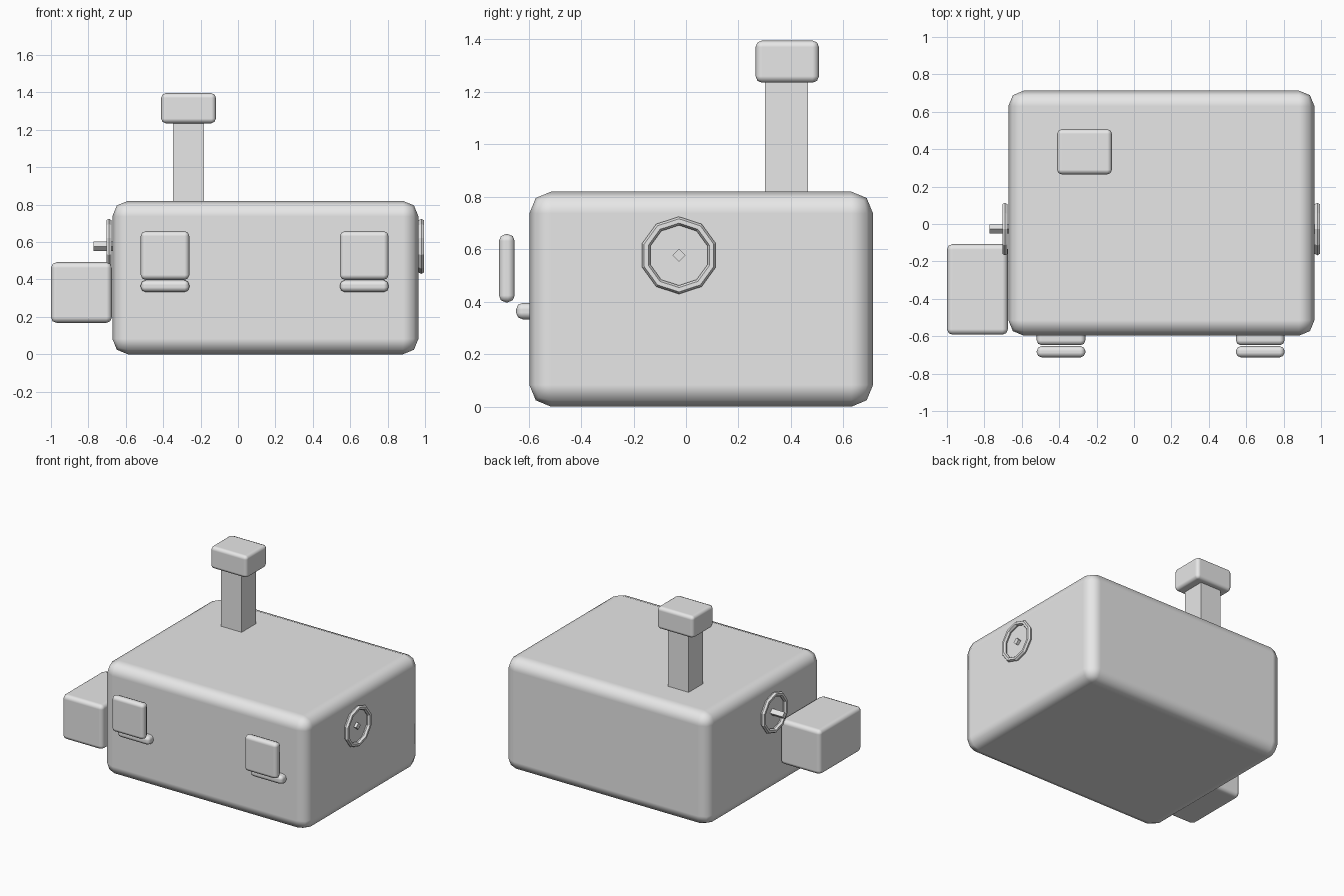
import bpy
import math

if "Cube" in bpy.data.objects:
    bpy.data.objects.remove(bpy.data.objects["Cube"])

grey = bpy.data.materials.new("plain grey")
grey.diffuse_color = (0.8, 0.8, 0.8, 1)
grey.use_nodes = True
grey.node_tree.nodes["Principled BSDF"].inputs["Base Color"].default_value = grey.diffuse_color


def box(name, lo, hi, bevel=0.0, segments=2):
    """Box between two corners, with optional smooth rounded edges."""
    bpy.ops.mesh.primitive_cube_add(size=1, location=[(a + b) / 2 for a, b in zip(lo, hi)])
    ob = bpy.context.object
    ob.name = name
    ob.scale = [b - a for a, b in zip(lo, hi)]
    bpy.ops.object.transform_apply(location=False, rotation=False, scale=True)
    ob.data.materials.append(grey)
    if bevel:
        bpy.ops.object.shade_smooth()
        mod = ob.modifiers.new("rounded edges", 'BEVEL')
        mod.width = bevel
        mod.segments = segments
        mod.limit_method = 'NONE'
        mod.harden_normals = True
    return ob


# Main body and the box on its left side
box("body", (-0.672, -0.597, 0.0), (0.965, 0.713, 0.82), 0.083)
box("side_box", (-1.0, -0.592, 0.168), (-0.674, -0.107, 0.492), 0.03)

# Chimney with cap
box("chimney", (-0.348, 0.302, 0.78), (-0.182, 0.466, 1.26))
box("chimney_cap", (-0.411, 0.265, 1.235), (-0.118, 0.507, 1.396), 0.025)

# Window panels standing in front of their ledges
for side, x in (("left", -0.39), ("right", 0.675)):
    box(side + "_window", (x - 0.13, -0.713, 0.398), (x + 0.13, -0.653, 0.658), 0.026)
    box(side + "_ledge", (x - 0.13, -0.648, 0.333), (x + 0.13, -0.57, 0.396), 0.026)

# Ten-sided rings with four-sided axle stubs
WHEEL_Y, WHEEL_Z = -0.027, 0.577
for side, x, x0, x1 in (("left", -0.69, -0.772, -0.6), ("right", 0.98, 0.9, 0.985)):
    bpy.ops.mesh.primitive_torus_add(
        major_segments=10, minor_segments=6, major_radius=0.131, minor_radius=0.0165,
        location=(x, WHEEL_Y, WHEEL_Z), rotation=(0, math.pi / 2, 0))
    ring = bpy.context.object
    ring.name = side + "_ring"
    ring.data.materials.append(grey)

    bpy.ops.mesh.primitive_cylinder_add(
        vertices=4, radius=0.025, depth=x1 - x0,
        location=((x0 + x1) / 2, WHEEL_Y, WHEEL_Z), rotation=(0, math.pi / 2, 0))
    axle = bpy.context.object
    axle.name = side + "_axle"
    axle.data.materials.append(grey)
